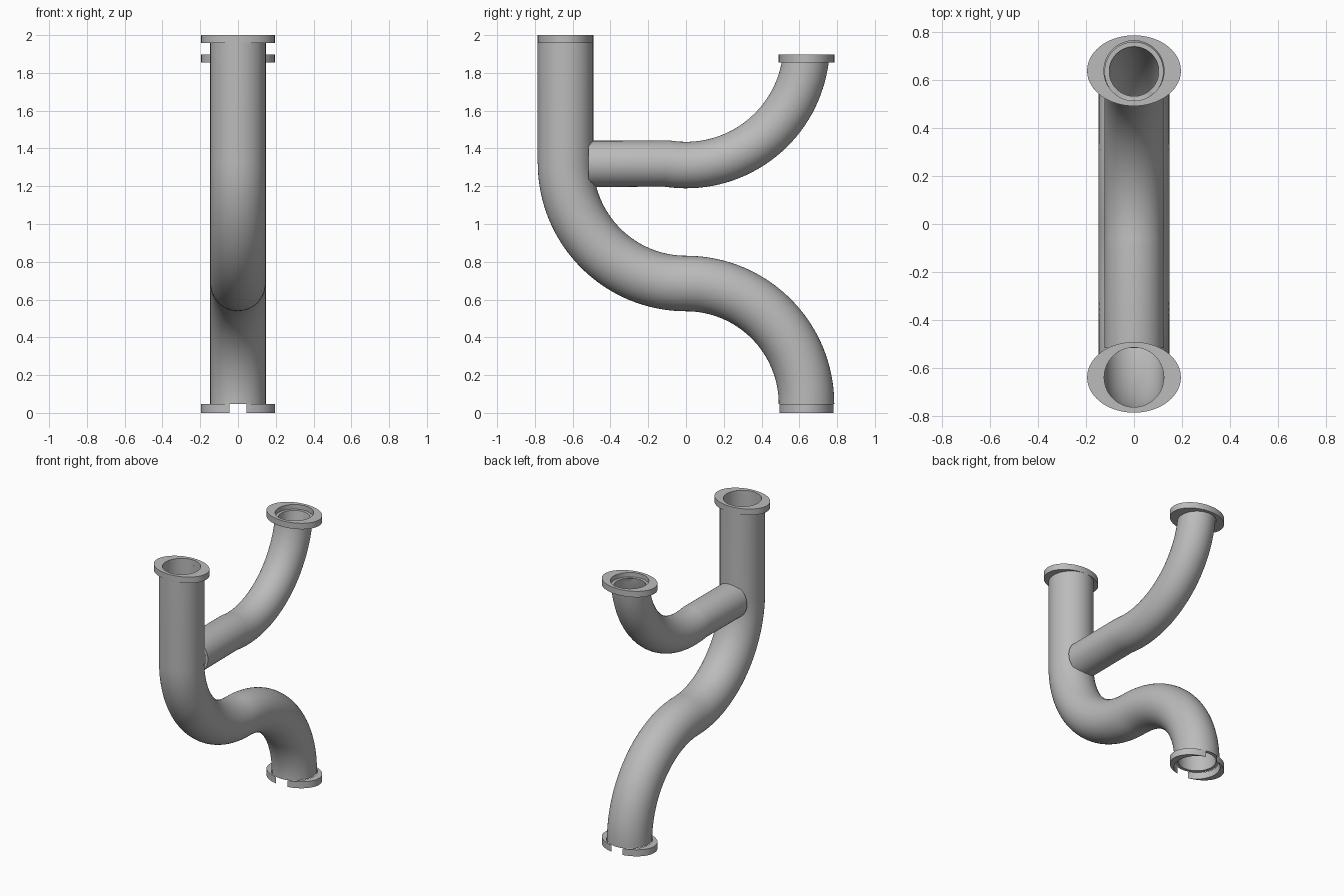
import bpy, bmesh, math
from math import sin, cos, pi, radians
from mathutils import Vector

cube = bpy.data.objects.get("Cube")
if cube:
    bpy.data.objects.remove(cube, do_unlink=True)

grey = bpy.data.materials.new("pipe grey")
grey.use_nodes = True
colour = (0.5, 0.5, 0.5, 1)
grey.diffuse_color = colour
grey.node_tree.nodes["Principled BSDF"].inputs["Base Color"].default_value = colour

SIDES = 64
BEND = 0.638      # bend radius of every elbow
END = 0.638       # distance of the pipe mouths from the middle


def finish(name, bm):
    bmesh.ops.remove_doubles(bm, verts=bm.verts, dist=1e-5)
    bmesh.ops.recalc_face_normals(bm, faces=bm.faces)
    mesh = bpy.data.meshes.new(name)
    bm.to_mesh(mesh)
    bm.free()
    mesh.polygons.foreach_set("use_smooth", [True] * len(mesh.polygons))
    mesh.set_sharp_from_angle(angle=radians(35))
    mesh.materials.append(grey)
    obj = bpy.data.objects.new(name, mesh)
    bpy.context.collection.objects.link(obj)
    return obj


def bridge(bm, a, b, closed=True):
    n = len(a)
    for i in range(n if closed else n - 1):
        j = (i + 1) % n
        bm.faces.new((a[i], a[j], b[j], b[i]))


def arc(cz, start, stop, steps=32):
    """Elbow in the side plane: (y, z, tangent angle) along a circle about (0, cz)."""
    turn = pi / 2 if stop > start else -pi / 2
    for k in range(steps + 1):
        t = radians(start + (stop - start) * k / steps)
        yield BEND * cos(t), cz + BEND * sin(t), t + turn


def pipe(name, path, outer, inner):
    """Hollow pipe swept along (y, z, tangent angle) stations."""
    bm = bmesh.new()
    skins = []
    for r in (outer, inner):
        rings = []
        for y, z, t in path:
            side = Vector((0, -sin(t), cos(t)))
            rings.append([bm.verts.new(Vector((0, y, z))
                          + Vector((r * cos(a), 0, 0)) + side * r * sin(a))
                          for a in (2 * pi * i / SIDES for i in range(SIDES))])
        for a, b in zip(rings, rings[1:]):
            bridge(bm, a, b)
        skins.append(rings)
    for k in (0, -1):
        bridge(bm, skins[0][k], skins[1][k])
    return finish(name, bm)


def flange(name, y, z0, z1, hole, spans=((0, 360),)):
    """Oval plate with a round hole, made of one ring or several arcs."""
    wide, deep = 0.195, 0.147
    bm = bmesh.new()
    for a0, a1 in spans:
        full = a1 - a0 == 360
        n = 96 if full else 48
        loops = [[], [], [], []]
        for i in range(n if full else n + 1):
            t = radians(a0 + (a1 - a0) * i / n)
            oval = wide * deep / math.hypot(deep * cos(t), wide * sin(t))
            oval = max(oval, hole + 0.0002)
            for loop, (r, z) in zip(loops, ((oval, z0), (oval, z1), (hole, z1), (hole, z0))):
                loop.append(bm.verts.new((r * cos(t), y + r * sin(t), z)))
        for k in range(4):
            bridge(bm, loops[k], loops[(k + 1) % 4], full)
        if not full:
            for i in (0, -1):
                bm.faces.new([loop[i] for loop in loops])
    return finish(name, bm)


# Main S-shaped pipe, from the top mouth down to the foot
main_path = [(-END, 1.96, -pi / 2)]
main_path += list(arc(1.323, 180, 270))
main_path += list(arc(0.047, 90, 0))[1:]
pipe("main_pipe", main_path, 0.147, 0.124)

# Branch pipe, straight out of the main pipe and then curving upward
branch_path = [(-0.515, 1.318, 0)]
branch_path += list(arc(1.95, 261, 351))
branch_path += [(0.635, 1.867, pi / 2)]
pipe("branch_pipe", branch_path, 0.123, 0.103)

# Mouth flanges; the foot flange is split by its oversize hole
flange("top_flange", -END, 1.957, 2.0, 0.124)
flange("branch_flange", END, 1.855, 1.898, 0.125)
flange("foot_flange", END, 0.0, 0.047, 0.15, ((-72.5, 72.5), (107.5, 252.5)))
